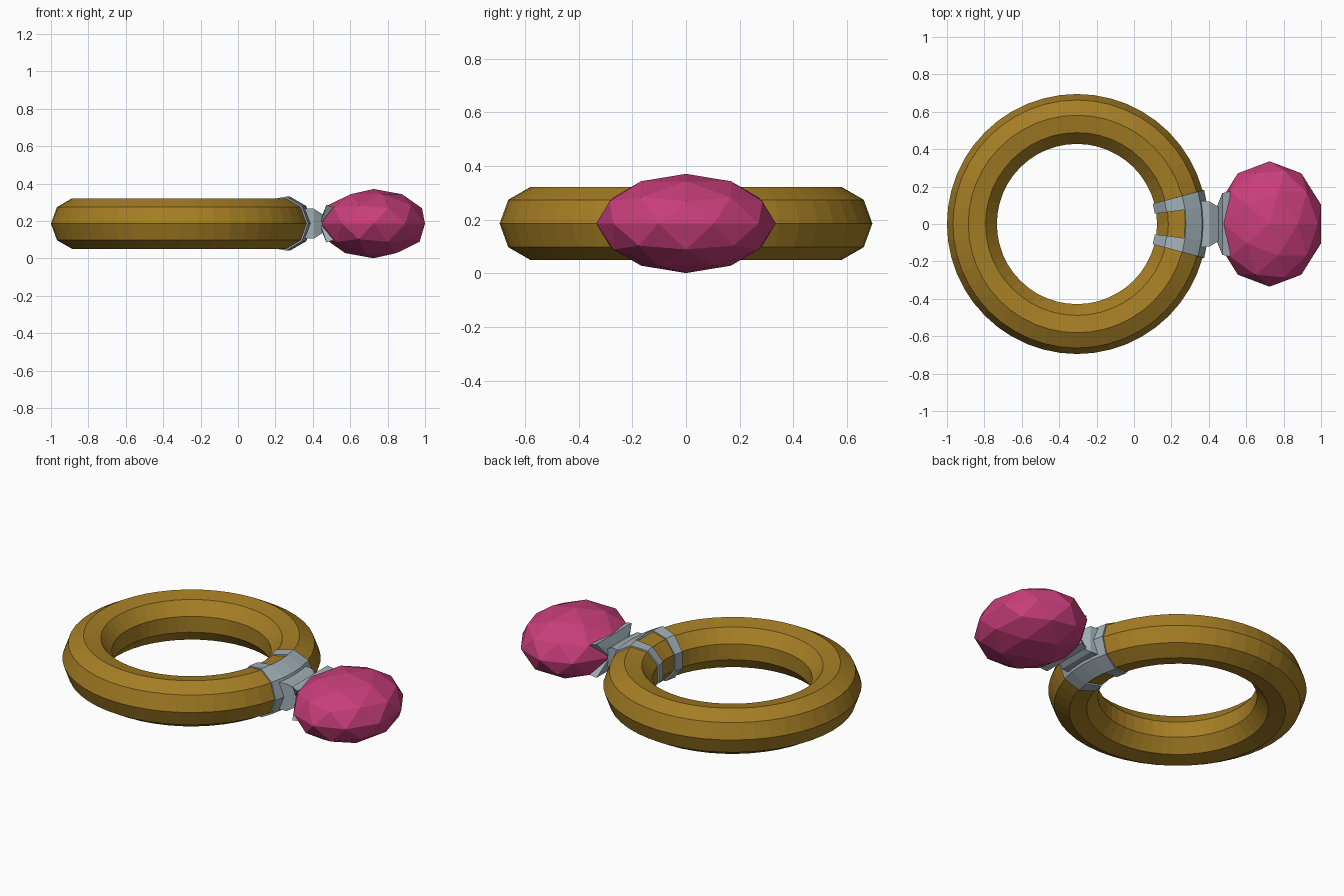
import bpy, bmesh
from math import cos, sin, radians
from mathutils import Vector

old = bpy.data.objects.get("Cube")
if old:
    bpy.data.objects.remove(old, do_unlink=True)

MID = 0.186                           # height of the middle plane
RING_X, RING_R, TUBE = -0.305, 0.5575, 0.1375
SEGS, SIDES = 48, 9


def material(name, rgb, rough):
    m = bpy.data.materials.new(name)
    m.use_nodes = True
    m.diffuse_color = (*rgb, 1)
    b = m.node_tree.nodes["Principled BSDF"]
    b.inputs["Base Color"].default_value = (*rgb, 1)
    b.inputs["Roughness"].default_value = rough
    return m


gold = material("gold", (0.38, 0.21, 0.018), 0.5)
silver = material("silver", (0.36, 0.44, 0.48), 0.5)
pink = material("pink", (0.58, 0.048, 0.20), 0.4)


def finish(bm, name, mat):
    bmesh.ops.recalc_face_normals(bm, faces=bm.faces)
    mesh = bpy.data.meshes.new(name)
    bm.to_mesh(mesh)
    bm.free()
    mesh.materials.append(mat)
    ob = bpy.data.objects.new(name, mesh)
    bpy.context.collection.objects.link(ob)
    return ob


def ring_surface(name, mat, tube, keep):
    """Nine-sided tube swept round the ring; keep(segment, side) picks faces."""
    bm = bmesh.new()
    grid = []
    for i in range(SEGS):
        a = radians(360 * i / SEGS)
        row = []
        for j in range(SIDES):
            t = radians(360 * j / SIDES)
            r = RING_R + tube * cos(t)
            row.append(bm.verts.new((RING_X + r * cos(a), r * sin(a), MID + tube * sin(t))))
        grid.append(row)
    for i in range(SEGS):
        for j in range(SIDES):
            if keep(i, j):
                k, l = (i + 1) % SEGS, (j + 1) % SIDES
                bm.faces.new((grid[i][j], grid[k][j], grid[k][l], grid[i][l]))
    loose = [v for v in bm.verts if not v.link_faces]
    bmesh.ops.delete(bm, geom=loose, context='VERTS')
    return finish(bm, name, mat)


def hull(name, mat, sections, flip=1):
    """Solid through (x, half width, z above middle) points mirrored in y."""
    bm = bmesh.new()
    for x, w, z in sections:
        for s in (-1, 1):
            bm.verts.new((x, s * w, MID + flip * z))
    out = bmesh.ops.convex_hull(bm, input=bm.verts)
    junk = {v for v in out["geom_interior"] + out["geom_unused"]
            if isinstance(v, bmesh.types.BMVert)}
    bmesh.ops.delete(bm, geom=list(junk), context='VERTS')
    bmesh.ops.dissolve_limit(bm, angle_limit=radians(1), verts=bm.verts, edges=bm.edges)
    return finish(bm, name, mat)


# Band
ring_surface("ring_band", gold, TUBE, lambda i, j: True)


# Clasp: two straps round the tube, joined across its outer half
def clasp_face(i, j):
    strap = i in (1, SEGS - 2)
    bridge = i in (0, SEGS - 1) and j in (0, 1, SIDES - 2, SIDES - 1)
    return strap or bridge


clasp = ring_surface("clasp", silver, TUBE + 0.009, clasp_face)
thick = clasp.modifiers.new("thickness", 'SOLIDIFY')
thick.thickness = 0.014
thick.offset = -1

# Neck between clasp and stone
neck = [(x, w, s * z) for x, w, z in ((0.35, 0.125, 0.08), (0.405, 0.12, 0.08), (0.46, 0.085, 0.045))
        for s in (-1, 1)]
hull("neck", silver, neck)

# Upper and lower flared claws
claw = [(0.44, 0.085, 0.0), (0.45, 0.085, 0.045), (0.472, 0.165, 0.1), (0.512, 0.175, 0.088)]
for name, flip in (("upper_claw", 1), ("lower_claw", -1)):
    hull(name, silver, claw, flip)

# Faceted stone
bm = bmesh.new()
bmesh.ops.create_icosphere(bm, subdivisions=2, radius=1)
bmesh.ops.scale(bm, vec=Vector((0.289, 0.335, 0.185)), verts=bm.verts)
bmesh.ops.translate(bm, vec=Vector((0.725, 0, MID)), verts=bm.verts)
finish(bm, "gemstone", pink)
